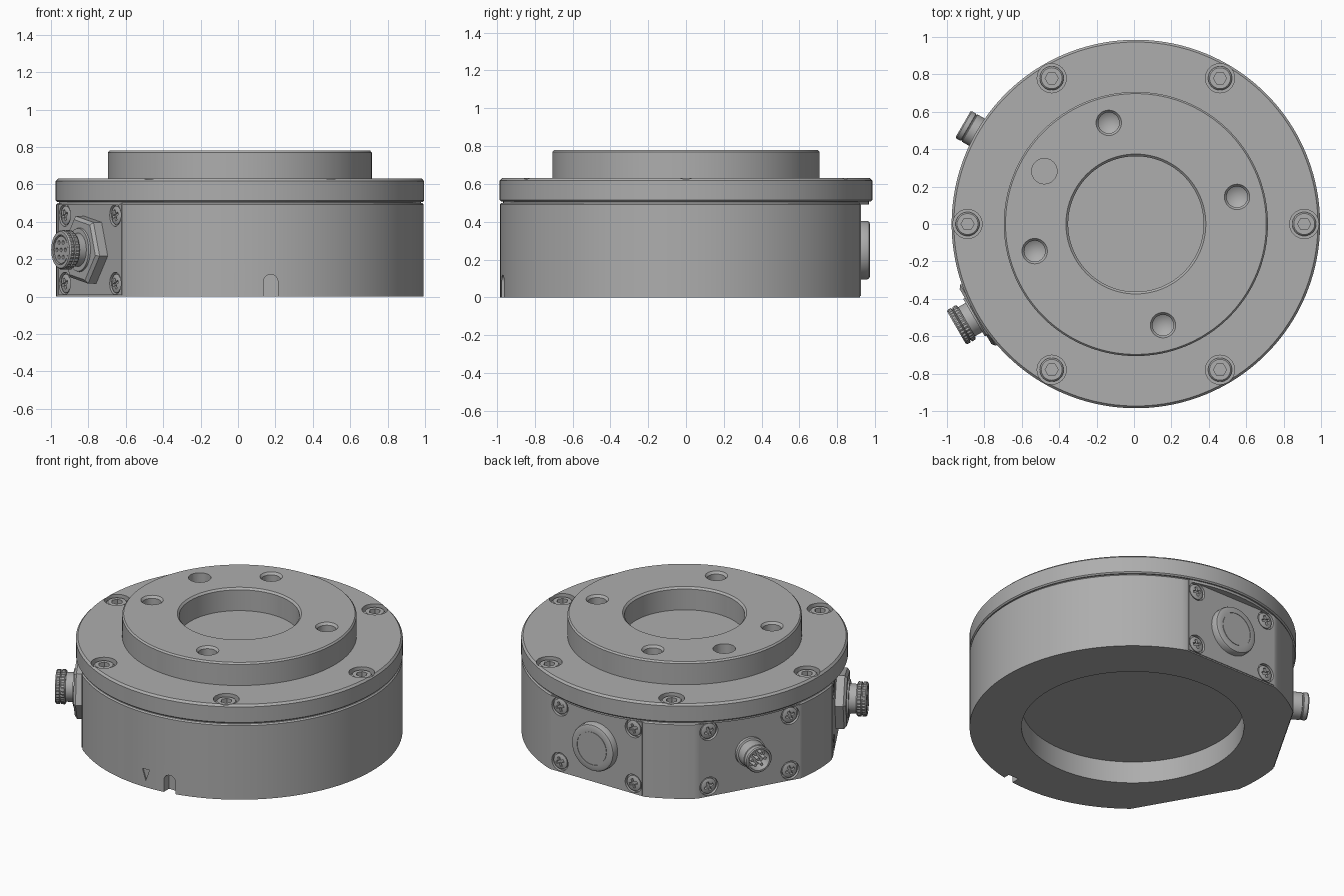
import bpy, bmesh, math
from math import sin, cos, radians, pi
from mathutils import Matrix, Vector

old = bpy.data.objects.get("Cube")
if old:
    bpy.data.objects.remove(old, do_unlink=True)

metal = bpy.data.materials.new("machined grey metal")
GREY = (0.42, 0.42, 0.42, 1)
metal.use_nodes = True
metal.diffuse_color = GREY
metal.node_tree.nodes["Principled BSDF"].inputs["Base Color"].default_value = GREY

AXIS = Matrix.Translation((0.01, 0, 0))
MID = 0.25           # height of the side fittings
FLAT = 0.92          # distance of the side flats from the axis
FACE = 0.925         # outer surface of the side plates


def at(angle, radius, z):
    """Upright frame on the vertical axis."""
    a = radians(angle)
    return AXIS @ Matrix.Translation((radius * cos(a), radius * sin(a), z))


def side(angle, t=0, z=MID):
    """Frame on a side flat: x along the flat, y up, z outward."""
    a = radians(angle)
    tangent, up, out = Vector((-sin(a), cos(a), 0)), Vector((0, 0, 1)), Vector((cos(a), sin(a), 0))
    rot = Matrix((tangent, up, out)).transposed().to_4x4()
    return AXIS @ Matrix.Translation(tangent * t + up * z) @ rot


def finish(name, bm):
    bmesh.ops.remove_doubles(bm, verts=bm.verts, dist=1e-5)
    bmesh.ops.recalc_face_normals(bm, faces=bm.faces)
    mesh = bpy.data.meshes.new(name)
    bm.to_mesh(mesh)
    bm.free()
    mesh.materials.append(metal)
    obj = bpy.data.objects.new(name, mesh)
    bpy.context.collection.objects.link(obj)
    smooth(obj)
    return obj


def smooth(obj):
    obj.data.polygons.foreach_set("use_smooth", [True] * len(obj.data.polygons))
    obj.data.set_sharp_from_angle(angle=radians(28))


def lathe(name, profile, frame=AXIS, segs=48, turn=0, knurl=0):
    """Solid of revolution about the frame's z; profile is (radius, height)."""
    bm = bmesh.new()
    rings = []
    for r, z in profile:
        ring = []
        for i in range(segs):
            a = radians(turn) + 2 * pi * i / segs
            rr = r - (knurl if i % 2 and r > 0.1 else 0)
            ring.append(bm.verts.new(frame @ Vector((rr * cos(a), rr * sin(a), z))))
        rings.append(ring)
    for a, b in zip(rings, rings[1:]):
        for i in range(segs):
            j = (i + 1) % segs
            bm.faces.new((a[i], a[j], b[j], b[i]))
    bmesh.ops.remove_doubles(bm, verts=bm.verts, dist=1e-5)
    bmesh.ops.dissolve_degenerate(bm, edges=bm.edges, dist=1e-6)
    return finish(name, bm)


def rod(name, r, z0, z1, frame=AXIS, segs=32, turn=0):
    return lathe(name, [(0, z0), (r, z0), (r, z1), (0, z1)], frame, segs, turn)


def box(name, size, centre, frame=AXIS):
    bm = bmesh.new()
    bmesh.ops.create_cube(bm, size=1, matrix=frame @ Matrix.Translation(centre) @ Matrix.Diagonal((*size, 1)))
    return finish(name, bm)


def cut(obj, cutters):
    """Subtract the cutters one by one, then drop them."""
    for c in cutters:
        mod = obj.modifiers.new("cut", "BOOLEAN")
        mod.operation, mod.solver, mod.object = "DIFFERENCE", "EXACT", c
    bpy.context.view_layer.update()
    dg = bpy.context.evaluated_depsgraph_get()
    mesh = bpy.data.meshes.new_from_object(obj.evaluated_get(dg))
    obj.modifiers.clear()
    obj.data = mesh
    for c in cutters:
        bpy.data.objects.remove(c, do_unlink=True)
    smooth(obj)
    return obj


def copy(source, name, frame):
    obj = bpy.data.objects.new(name, source.data)
    obj.matrix_world = frame
    bpy.context.collection.objects.link(obj)
    return obj


SIDES = {"plug": 90, "pin": 150, "socket": 210}
CORNERS = [(t, z) for t in (-0.27, 0.27) for z in (0.07, 0.435)]


def screw_holes(angle):
    return [rod("hole", 0.06, 0.905, 0.97, side(angle, t, z)) for t, z in CORNERS]


# Base housing with a shallow recess underneath and three side flats
base = lathe("base_housing", [(0, 0.145), (0.67, 0.145), (0.67, 0), (0.983, 0), (0.983, 0.492),
                              (0.975, 0.5), (0, 0.5)], segs=160)
tools = [box("flat", (1, 0.8, 0.3), (0, 0, FLAT + 0.15), side(a)) for a in SIDES.values()]
for a in SIDES.values():
    tools += screw_holes(a)

# Arched cable notch and engraved triangle on the front
front = side(270, 0.165, 0)
tools += [box("notch", (0.076, 0.16, 0.2), (0, 0, 1.02), front),
          rod("arch", 0.038, 0.92, 1.12, front @ Matrix.Translation((0, 0.08, 0)))]
tools.append(lathe("mark", [(0, 0.975), (0.05, 0.975), (0.05, 1.1), (0, 1.1)],
                   side(270, 0, 0.095) @ Matrix.Diagonal((0.6, 1, 1, 1)), 3, -90))
cut(base, tools)

# Cover ring and raised mounting flange with the central bore
cover = lathe("cover_flange", [(0, 0.49), (0.968, 0.49), (0.968, 0.506), (0.977, 0.506), (0.985, 0.514),
                               (0.985, 0.617), (0.973, 0.63), (0.706, 0.63), (0.706, 0.77), (0.697, 0.78),
                               (0.374, 0.78), (0.362, 0.768), (0.362, 0.63), (0, 0.63)], segs=160)
tools = [rod("counterbore", 0.078, 0.58, 0.7, at(k * 60, 0.9, 0)) for k in range(6)]
for k in range(4):
    tools.append(lathe("drilled_hole", [(0, 0.62), (0.056, 0.655), (0.056, 0.765), (0.072, 0.785), (0.072, 0.9),
                                        (0, 0.9)], at(15 + 90 * k, 0.56, 0), 32))
tools.append(rod("dowel_hole", 0.068, 0.66, 0.9, at(150, 0.565, 0)))
cut(cover, tools)

# Socket head screws around the cover
head = lathe("cover_screw", [(0, -0.045), (0.064, -0.045), (0.064, -0.008), (0.056, 0), (0, 0)], Matrix(), 32)
cut(head, [rod("hex_socket", 0.035, -0.03, 0.05, Matrix(), 6)])
head.matrix_world = at(0, 0.9, 0.618)
for k in range(1, 6):
    copy(head, "cover_screw", at(60 * k, 0.9, 0.618))

# Side plates with cross recessed corner screws
cross = lathe("plate_screw", [(0, -0.02), (0.05, -0.02), (0.05, -0.006), (0.035, 0), (0, 0)], Matrix(), 32)
turned = Matrix.Rotation(radians(20), 4, "Z")
cut(cross, [box("slot", (0.06, 0.016, 0.03), (0, 0, 0), turned),
            box("slot", (0.016, 0.06, 0.03), (0, 0, 0), turned)])
for name, a in SIDES.items():
    plate = box(name + "_side_plate", (0.67, 0.484, 0.01), (0, 0, FLAT), side(a))
    cut(plate, screw_holes(a))
    for t, z in CORNERS:
        copy(cross, name + "_plate_screw", side(a, t, z) @ Matrix.Translation((0, 0, FACE)))
bpy.data.objects.remove(cross)

# Round blanking plug on the back with a fine ring groove
lathe("blanking_plug", [(0, 0.91), (0.155, 0.91), (0.155, 0.957), (0.15, 0.968), (0.138, 0.973), (0.11, 0.973),
                        (0.11, 0.97), (0.105, 0.97), (0.105, 0.973), (0, 0.973)], side(90))


def contacts(r):
    """Centre contact and a ring of six."""
    return [(0, 0)] + [(r * cos(k * pi / 3), r * sin(k * pi / 3)) for k in range(6)]


# Pin connector
pin = side(150)
lathe("pin_connector_shell", [(0, 0.91), (0.095, 0.91), (0.095, 0.945), (0.084, 0.95), (0.084, 1.025),
                              (0.08, 1.028), (0.08, 1.032), (0.084, 1.035), (0.084, 1.06), (0.078, 1.067),
                              (0.068, 1.067), (0.068, 0.99), (0, 0.99)], pin)
for x, y in contacts(0.042):
    rod("contact_pin", 0.01, 0.98, 1.055, pin @ Matrix.Translation((x, y, 0)), 12)

# Socket connector with hexagon nut and knurled ring
sock = side(210)
lathe("hexagon_nut", [(0, 0.91), (0.192, 0.91), (0.192, 0.975), (0.172, 0.99), (0, 0.99)], sock, 6, -10)
lathe("socket_neck", [(0, 0.98), (0.12, 0.98), (0.115, 1.0), (0.09, 1.0), (0.09, 1.06), (0, 1.06)], sock)
lathe("knurled_ring", [(0, 1.045), (0.098, 1.045), (0.106, 1.052), (0.106, 1.072), (0.096, 1.075), (0.096, 1.079),
                       (0.106, 1.082), (0.106, 1.1), (0.098, 1.108), (0.08, 1.108), (0.08, 1.09), (0, 1.09)],
      sock, 64, 0, 0.004)
insert = rod("socket_insert", 0.073, 1.08, 1.104, sock)
cut(insert, [rod("contact_hole", 0.011, 1.085, 1.15, sock @ Matrix.Translation((x, y, 0)), 12)
             for x, y in contacts(0.045)])
